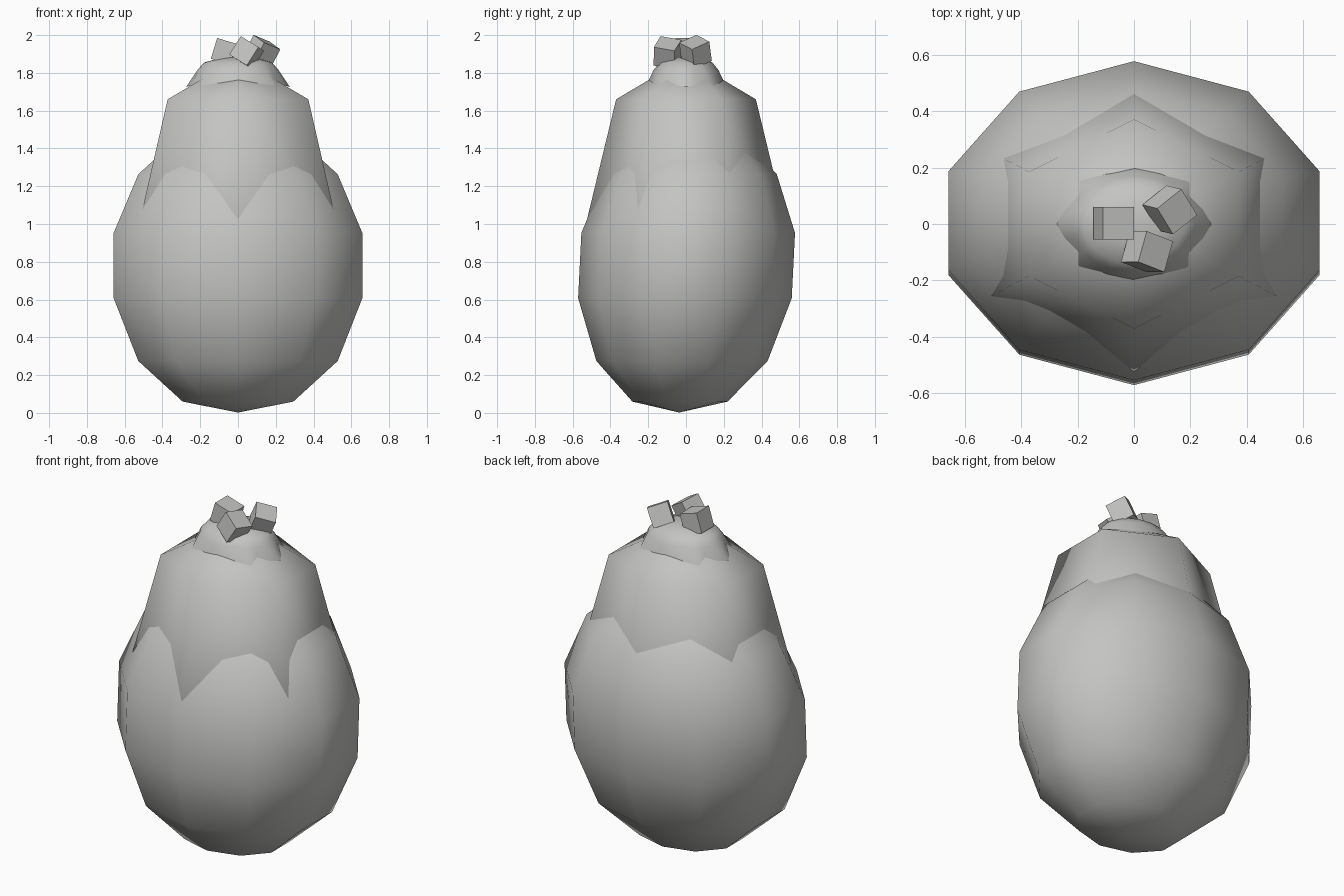
import bpy, bmesh, math
from mathutils import Matrix, Vector

if "Cube" in bpy.data.objects:
    bpy.data.objects.remove(bpy.data.objects["Cube"])

grey = bpy.data.materials.new("plain_grey")
grey.diffuse_color = (0.55, 0.55, 0.54, 1)
grey.use_nodes = True
grey.node_tree.nodes["Principled BSDF"].inputs["Base Color"].default_value = grey.diffuse_color


def finish(bm, name, smooth):
    bmesh.ops.recalc_face_normals(bm, faces=bm.faces)
    for f in bm.faces:
        f.smooth = smooth
    me = bpy.data.meshes.new(name)
    bm.to_mesh(me)
    bm.free()
    me.materials.append(grey)
    ob = bpy.data.objects.new(name, me)
    bpy.context.collection.objects.link(ob)
    return ob


def loft(name, rings, pole_top, pole_bottom=None):
    """Skin a stack of equal-length rings, top first, closed by poles."""
    bm = bmesh.new()
    vs = [[bm.verts.new(p) for p in r] for r in rings]
    n = len(vs[0])
    for a, b in zip(vs, vs[1:]):
        for i in range(n):
            j = (i + 1) % n
            bm.faces.new((a[i], b[i], b[j], a[j]))
    for ring, z in ((vs[0], pole_top), (vs[-1], pole_bottom)):
        if z is not None:
            p = bm.verts.new((0, 0, z))
            for i in range(n):
                bm.faces.new((p, ring[i], ring[(i + 1) % n]))
    return finish(bm, name, True)


# Egg-shaped body, ten sides, leaning slightly backwards
bm = bmesh.new()
bmesh.ops.create_uvsphere(bm, u_segments=10, v_segments=7, radius=1)
bm.transform(Matrix.Translation((0, 0, 0.78)) @ Matrix.Diagonal((0.71, 0.58, 0.775, 1)))
for v in bm.verts:
    v.co.y += 0.05 * (v.co.z - 0.72)
    if v.co.z < 0.4:
        v.co.z -= 0.022 if v.co.z > 0.04 else 0.003
finish(bm, "body", True)


# Six-sided tapered neck sunk into the body
def hexagon(rx, ry, z):
    return [(rx * math.cos(a), ry * math.sin(a), z)
            for a in (math.radians(30 + 60 * k) for k in range(6))]


loft("neck", [hexagon(0.43, 0.37, 1.66), hexagon(0.605, 0.53, 1.0),
              hexagon(0.5, 0.44, 0.75)], 1.88, 0.5)

# Scalloped cap resting on the neck
quarter = [(0.275, 0, 1.725), (0.245, 0.05, 1.735), (0.2, 0.1, 1.755),
           (0.2, 0.155, 1.72), (0.1, 0.18, 1.735), (0, 0.2, 1.755)]
half = quarter + [(-x, y, z) for x, y, z in quarter[-2::-1]]
rim = half + [(x, -y, z) for x, y, z in half[-2:0:-1]]


def oval(rx, ry, z):
    return [(rx * math.cos(a), ry * math.sin(a), z)
            for a in (math.atan2(p[1] / 0.2, p[0] / 0.27) for p in rim)]


loft("cap", [oval(0.09, 0.07, 1.88), oval(0.18, 0.14, 1.855),
             oval(0.215, 0.172, 1.815), rim], 1.885)

# Three tumbled cubes on top
R = lambda deg, axis: Matrix.Rotation(math.radians(deg), 4, axis)
cubes = [((-0.072, 0.002, 1.913), R(17, 'Y')),
         ((0.127, 0.05, 1.912), R(38.6, 'Z') @ R(18, 'Y') @ R(22, 'X')),
         ((0.046, -0.098, 1.907), R(-21.4, 'Z') @ R(30.3, 'Y') @ R(-11.4, 'X'))]
for k, (loc, rot) in enumerate(cubes):
    bm = bmesh.new()
    bmesh.ops.create_cube(bm, size=0.115)
    bm.transform(Matrix.Translation(Vector(loc)) @ rot)
    finish(bm, f"top_cube_{k + 1}", False)
